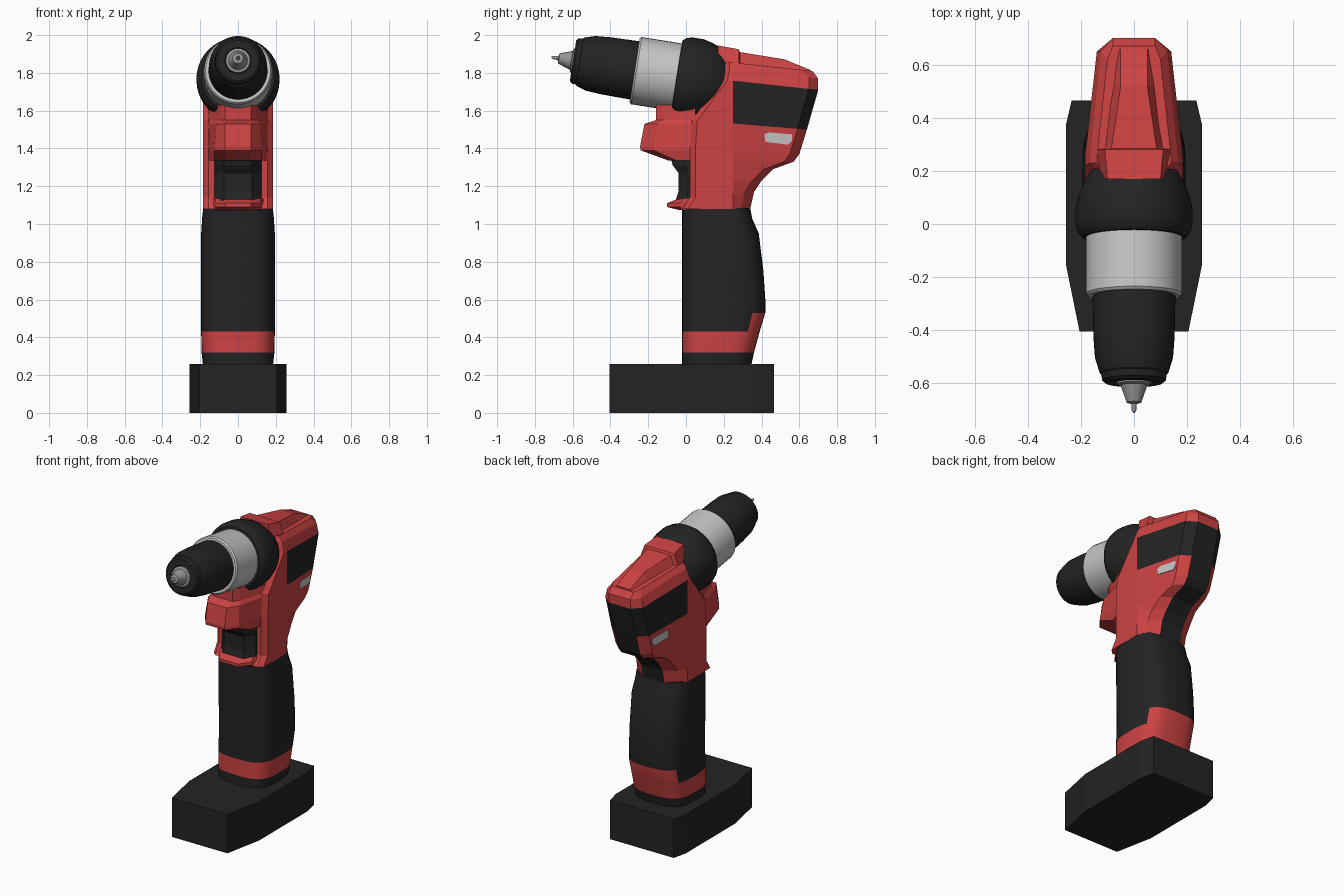
import bpy, bmesh
from math import sin, cos, pi, radians, copysign
from mathutils import Vector

if "Cube" in bpy.data.objects:
    bpy.data.objects.remove(bpy.data.objects["Cube"])


def material(name, rgb, rough=0.6):
    m = bpy.data.materials.new(name)
    m.use_nodes = True
    m.diffuse_color = (*rgb, 1)
    bsdf = next(n for n in m.node_tree.nodes if n.type == "BSDF_PRINCIPLED")
    bsdf.inputs["Base Color"].default_value = (*rgb, 1)
    bsdf.inputs["Roughness"].default_value = rough
    return m


RED = material("red_plastic", (0.61, 0.055, 0.055))
BLACK = material("black_rubber", (0.017, 0.017, 0.017))
SILVER = material("silver", (0.56, 0.56, 0.56))
STEEL = material("grey_steel", (0.3, 0.3, 0.3))


def loft(name, rings, mats, rule=None, smooth=None):
    """Skin closed rings of points; rule(ring, segment) picks the material."""
    bm = bmesh.new()
    rows = [[bm.verts.new(p) for p in ring] for ring in rings]
    n = len(rows[0])
    for i in range(len(rows) - 1):
        for k in range(n):
            j = (k + 1) % n
            f = bm.faces.new((rows[i][k], rows[i][j], rows[i + 1][j], rows[i + 1][k]))
            f.material_index = rule(i, k) if rule else 0
    bm.faces.new(rows[0])
    bm.faces.new(rows[-1])
    bmesh.ops.recalc_face_normals(bm, faces=bm.faces)
    me = bpy.data.meshes.new(name)
    bm.to_mesh(me)
    bm.free()
    for m in mats:
        me.materials.append(m)
    ob = bpy.data.objects.new(name, me)
    bpy.context.collection.objects.link(ob)
    if smooth:
        bpy.ops.object.select_all(action="DESELECT")
        ob.select_set(True)
        bpy.context.view_layer.objects.active = ob
        bpy.ops.object.shade_smooth_by_angle(angle=radians(smooth))
    return ob


def mirrored(half):
    return half + [(-p[0], *p[1:]) for p in reversed(half)]


# Battery base
outline = mirrored([(0.205, -0.405), (0.257, -0.15), (0.257, 0.37), (0.235, 0.465)])
loft("battery_base", [[(x, y, z) for x, y in outline] for z in (0, 0.26)], [BLACK])


# Grip: rounded sections (height, back, half width)
def rounded(z, front, back, w, n=32):
    mid, d = (front + back) / 2, (back - front) / 2
    soft = lambda v: copysign(abs(v) ** 0.62, v)
    return [(w * soft(cos(2 * pi * k / n)), mid + d * soft(sin(2 * pi * k / n)), z)
            for k in range(n)]


grip = [rounded(z, -0.02, back, w) for z, back, w in [
    (0.25, 0.345, 0.185), (0.32, 0.36, 0.193), (0.43, 0.39, 0.195), (0.53, 0.42, 0.195),
    (0.60, 0.42, 0.195), (0.75, 0.41, 0.195), (0.95, 0.385, 0.195),
    (1.03, 0.35, 0.19), (1.085, 0.34, 0.184)]]


def grip_rule(i, k):
    at_back = grip[i][k][1] > 0.32 and grip[i][(k + 1) % 32][1] > 0.32
    return 1 if i == 1 or (i == 2 and at_back) else 0


loft("grip", grip, [BLACK, RED], grip_rule, smooth=30)


# Motor housing: faceted sections whose height changes from front to back
def section(zf, zb, yf, yb, w, wb):
    half = [(w - 0.03, yf), (w, yf + 0.03), (w, 0.25), (wb, yb - 0.05), (0.08, yb)]
    return mirrored([(x, y, zf + (zb - zf) * (y - yf) / (yb - yf)) for x, y in half])


def housing_rule(i, k):
    wrap_panel = i == 6 and 2 <= k <= 6
    back_strip = i < 6 and k == 4
    return 1 if wrap_panel or back_strip else 0


loft("motor_housing", [section(*s) for s in [
    (1.08, 1.08, -0.02, 0.34, 0.185, 0.15),
    (1.14, 1.17, 0.02, 0.36, 0.185, 0.15),
    (1.22, 1.23, 0.02, 0.40, 0.185, 0.15),
    (1.28, 1.29, 0.02, 0.46, 0.185, 0.14),
    (1.33, 1.33, 0.02, 0.57, 0.185, 0.13),
    (1.40, 1.37, 0.02, 0.60, 0.185, 0.135),
    (1.55, 1.50, 0.03, 0.64, 0.185, 0.14),
    (1.765, 1.71, 0.19, 0.70, 0.185, 0.14),
    (1.83, 1.77, 0.20, 0.70, 0.165, 0.125),
    (1.86, 1.81, 0.20, 0.67, 0.14, 0.10)]], [RED, BLACK], housing_rule)

# Raised spine on top of the housing (y, base height, top height, top and base half width)
loft("top_spine", [mirrored([(base, y, low), (w, y, top)]) for y, low, top, w, base in [
    (0.17, 1.82, 1.945, 0.10, 0.13), (0.28, 1.82, 1.925, 0.11, 0.15),
    (0.285, 1.82, 1.91, 0.085, 0.12), (0.52, 1.80, 1.872, 0.05, 0.09),
    (0.66, 1.79, 1.815, 0.05, 0.07)]], [RED])


# Front parts: wedges narrowing forwards (height, front, middle, front and middle half width)
def wedge(name, mat, levels, back=0.05, back_w=0.185):
    loft(name, [mirrored([(w, yf, z), (wm, ym, z), (back_w, back, z)])
                for z, yf, ym, w, wm in levels], [mat])


wedge("front_nose", RED, [
    (1.335, -0.09, -0.05, 0.07, 0.125), (1.39, -0.24, -0.17, 0.07, 0.125),
    (1.41, -0.243, -0.17, 0.07, 0.125), (1.53, -0.22, -0.15, 0.07, 0.115),
    (1.55, -0.16, -0.12, 0.07, 0.10), (1.63, -0.16, -0.12, 0.07, 0.09)], back_w=0.16)
wedge("trigger", BLACK, [
    (1.11, -0.06, 0.0, 0.075, 0.125), (1.17, -0.04, 0.01, 0.075, 0.125),
    (1.27, -0.04, 0.01, 0.075, 0.125), (1.31, -0.07, 0.0, 0.075, 0.125),
    (1.345, -0.08, 0.0, 0.075, 0.125)], back_w=0.125)
wedge("trigger_lip", RED, [
    (1.075, -0.04, -0.02, 0.07, 0.12), (1.09, -0.10, -0.03, 0.07, 0.12),
    (1.11, -0.10, -0.03, 0.07, 0.12), (1.135, -0.04, -0.01, 0.07, 0.12)], back_w=0.15)

# Side vents, thin slanted plates on both flanks
for side, label in ((1, "left"), (-1, "right")):
    shape = [(0.415, 1.475), (0.42, 1.435), (0.54, 1.42), (0.56, 1.44), (0.56, 1.475), (0.44, 1.485)]
    flank = lambda y: 0.185 - (y - 0.25) * 0.145
    loft(label + "_vent", [[(side * (flank(y) + off), y, z) for y, z in shape]
                           for off in (-0.005, 0.004)], [SILVER])

# Turned parts around the tilted drill axis (distance forward, radius)
TILT = radians(9)
ORIGIN = Vector((0, -0.03, 1.775))
FORWARD = Vector((0, -cos(TILT), sin(TILT)))
SIDE = Vector((1, 0, 0))
UP = SIDE.cross(FORWARD)


def turned(name, mat, profile, n=40):
    loft(name, [[ORIGIN + FORWARD * s + (SIDE * cos(2 * pi * k / n) + UP * sin(2 * pi * k / n)) * r
                 for k in range(n)] for s, r in profile], [mat], smooth=32)


turned("gear_collar", BLACK, [
    (0.02, 0.17), (0.02, 0.195), (0.0, 0.212), (-0.03, 0.22), (-0.09, 0.22), (-0.14, 0.208),
    (-0.19, 0.188), (-0.23, 0.165), (-0.26, 0.12)])
turned("torque_ring", SILVER, [(-0.02, 0.18), (0.235, 0.18), (0.245, 0.172)])
turned("chuck", BLACK, [
    (0.2, 0.157), (0.40, 0.153), (0.48, 0.147), (0.535, 0.13), (0.54, 0.124),
    (0.565, 0.12), (0.575, 0.108), (0.575, 0.07), (0.56, 0.06)])
turned("chuck_jaws", STEEL, [(0.55, 0.065), (0.58, 0.065), (0.585, 0.05), (0.65, 0.028), (0.655, 0.014)])
turned("drill_bit", STEEL, [(0.64, 0.011), (0.68, 0.009), (0.69, 0.003)], n=12)
